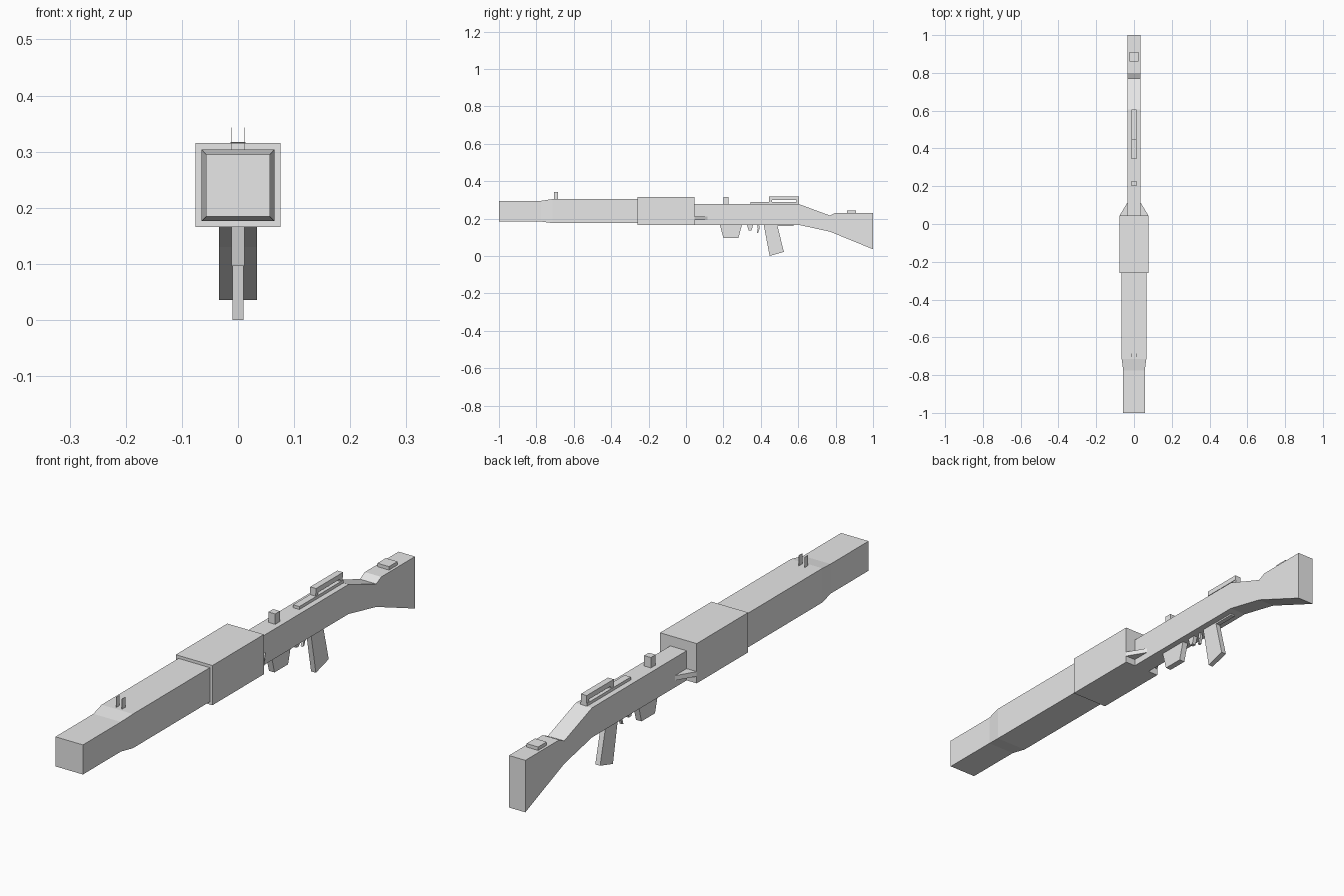
import bpy
import bmesh

default = bpy.data.objects.get("Cube")
if default:
    bpy.data.objects.remove(default, do_unlink=True)

grey = bpy.data.materials.new("plain_grey")
grey.use_nodes = True
colour = (0.8, 0.8, 0.8, 1)
grey.diffuse_color = colour
grey.node_tree.nodes["Principled BSDF"].inputs["Base Color"].default_value = colour


def finish(name, bm):
    """Turn a bmesh into a named, coloured, flat-shaded object."""
    bmesh.ops.recalc_face_normals(bm, faces=bm.faces)
    mesh = bpy.data.meshes.new(name)
    bm.to_mesh(mesh)
    bm.free()
    mesh.materials.append(grey)
    obj = bpy.data.objects.new(name, mesh)
    bpy.context.collection.objects.link(obj)
    return obj


def side_profile(name, points, half, x=0):
    """Extrude a (y, z) outline across the width."""
    bm = bmesh.new()
    face = bm.faces.new([bm.verts.new((x - half, y, z)) for y, z in points])
    moved = bmesh.ops.extrude_face_region(bm, geom=[face])["geom"]
    verts = [v for v in moved if isinstance(v, bmesh.types.BMVert)]
    bmesh.ops.translate(bm, verts=verts, vec=(2 * half, 0, 0))
    return finish(name, bm)


def block(name, y0, y1, z0, z1, half, x=0):
    return side_profile(name, [(y0, z0), (y1, z0), (y1, z1), (y0, z1)], half, x)


def square_loft(name, sections):
    """Bridge rectangular sections given as (y, half width, bottom, top)."""
    bm = bmesh.new()
    rings = [[bm.verts.new((sx * h, y, z)) for sx, z in
              ((-1, b), (1, b), (1, t), (-1, t))] for y, h, b, t in sections]
    for a, b in zip(rings, rings[1:]):
        for i in range(4):
            j = (i + 1) % 4
            bm.faces.new((a[i], a[j], b[j], b[i]))
    bm.faces.new(rings[0])
    bm.faces.new(rings[-1])
    return finish(name, bm)


# Barrel with stepped-down muzzle, and the thicker middle housing
square_loft("barrel", [(-1, 0.057, 0.184, 0.295), (-0.775, 0.057, 0.184, 0.295),
                       (-0.715, 0.065, 0.176, 0.304), (-0.26, 0.065, 0.176, 0.304)])
block("housing", -0.26, 0.045, 0.166, 0.315, 0.076)

# Receiver and shoulder stock in one outline
side_profile("stock", [(0.04, 0.166), (0.605, 0.166), (0.77, 0.13), (1, 0.036),
                       (1, 0.231), (0.8, 0.231), (0.77, 0.216),
                       (0.605, 0.277), (0.04, 0.277)], 0.034)

# Triangular braces behind the housing
for side, label in ((1, "left"), (-1, "right")):
    bm = bmesh.new()
    tri = [(0.076, 0.045), (0.034, 0.115), (0.03, 0.045)]
    low = [bm.verts.new((side * x, y, 0.192)) for x, y in tri]
    high = [bm.verts.new((side * x, y, 0.21)) for x, y in tri]
    bm.faces.new(low)
    bm.faces.new(high)
    for i in range(3):
        j = (i + 1) % 3
        bm.faces.new((low[i], low[j], high[j], high[i]))
    finish(label + "_brace", bm)
    # Thin upright front sight blades
    block(label + "_front_sight", -0.705, -0.685, 0.3, 0.343, 0.0005, side * 0.012)

# Rear sight, top rail with raised handle, cheek pad
block("rear_sight", 0.2, 0.228, 0.27, 0.316, 0.014)
block("top_rail", 0.345, 0.605, 0.27, 0.288, 0.013)
block("rail_handle", 0.445, 0.605, 0.298, 0.317, 0.012)
for name, y in (("front_handle_post", 0.445), ("back_handle_post", 0.59)):
    block(name, y, y + 0.015, 0.28, 0.3, 0.01)
block("stock_pad", 0.86, 0.91, 0.225, 0.244, 0.024)

# Magazine, grip and trigger group under the receiver
side_profile("magazine", [(0.18, 0.17), (0.2, 0.096), (0.28, 0.096), (0.3, 0.17)], 0.0115)
side_profile("grip", [(0.415, 0.17), (0.447, 0.0), (0.523, 0.022), (0.487, 0.17)], 0.01)
block("grip_plate", 0.48, 0.575, 0.16, 0.17, 0.009)
side_profile("magazine_catch", [(0.325, 0.17), (0.335, 0.136), (0.35, 0.136),
                                (0.36, 0.17)], 0.008)
side_profile("trigger", [(0.38, 0.17), (0.384, 0.145), (0.378, 0.122), (0.386, 0.124),
                         (0.393, 0.145), (0.391, 0.17)], 0.005)
